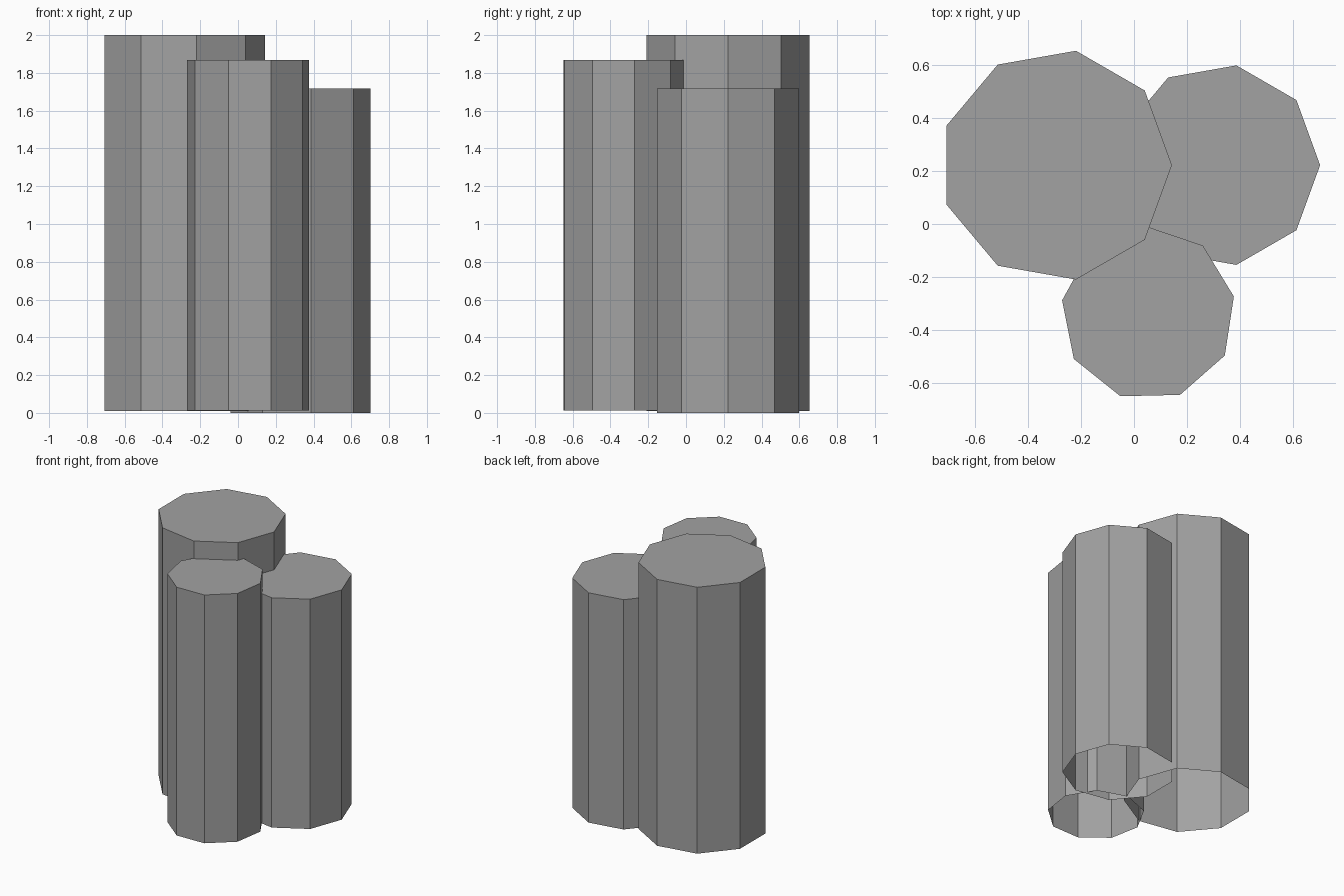
import bpy
import bmesh
from math import cos, sin, radians

cube = bpy.data.objects.get("Cube")
if cube:
    bpy.data.objects.remove(cube, do_unlink=True)

# One plain stone grey for everything
grey = bpy.data.materials.new("stone_grey")
grey.use_nodes = True
colour = (0.36, 0.36, 0.36, 1)
grey.diffuse_color = colour
grey.node_tree.nodes["Principled BSDF"].inputs["Base Color"].default_value = colour

SIDES = 9


def column(name, x, y, radius, bottom, top, turn=0):
    """Nine-sided column with a flat top and an open bottom."""
    bm = bmesh.new()
    angles = [radians(turn + 360 * i / SIDES) for i in range(SIDES)]
    ring = [bm.verts.new((radius * cos(a), radius * sin(a), bottom)) for a in angles]
    upper = [bm.verts.new((v.co.x, v.co.y, top)) for v in ring]
    for i in range(SIDES):
        j = (i + 1) % SIDES
        bm.faces.new((ring[i], ring[j], upper[j], upper[i]))
    bm.faces.new(upper)
    mesh = bpy.data.meshes.new(name)
    bm.to_mesh(mesh)
    bm.free()
    mesh.materials.append(grey)
    obj = bpy.data.objects.new(name, mesh)
    obj.location = (x, y, 0)
    bpy.context.collection.objects.link(obj)


# Three overlapping columns of different heights
column("tall_column", -0.295, 0.222, 0.438, 0.01, 2.0)
column("short_column", 0.32, 0.222, 0.382, 0.0, 1.717)
column("front_column", 0.054, -0.338, 0.329, 0.013, 1.868, turn=11.3)
